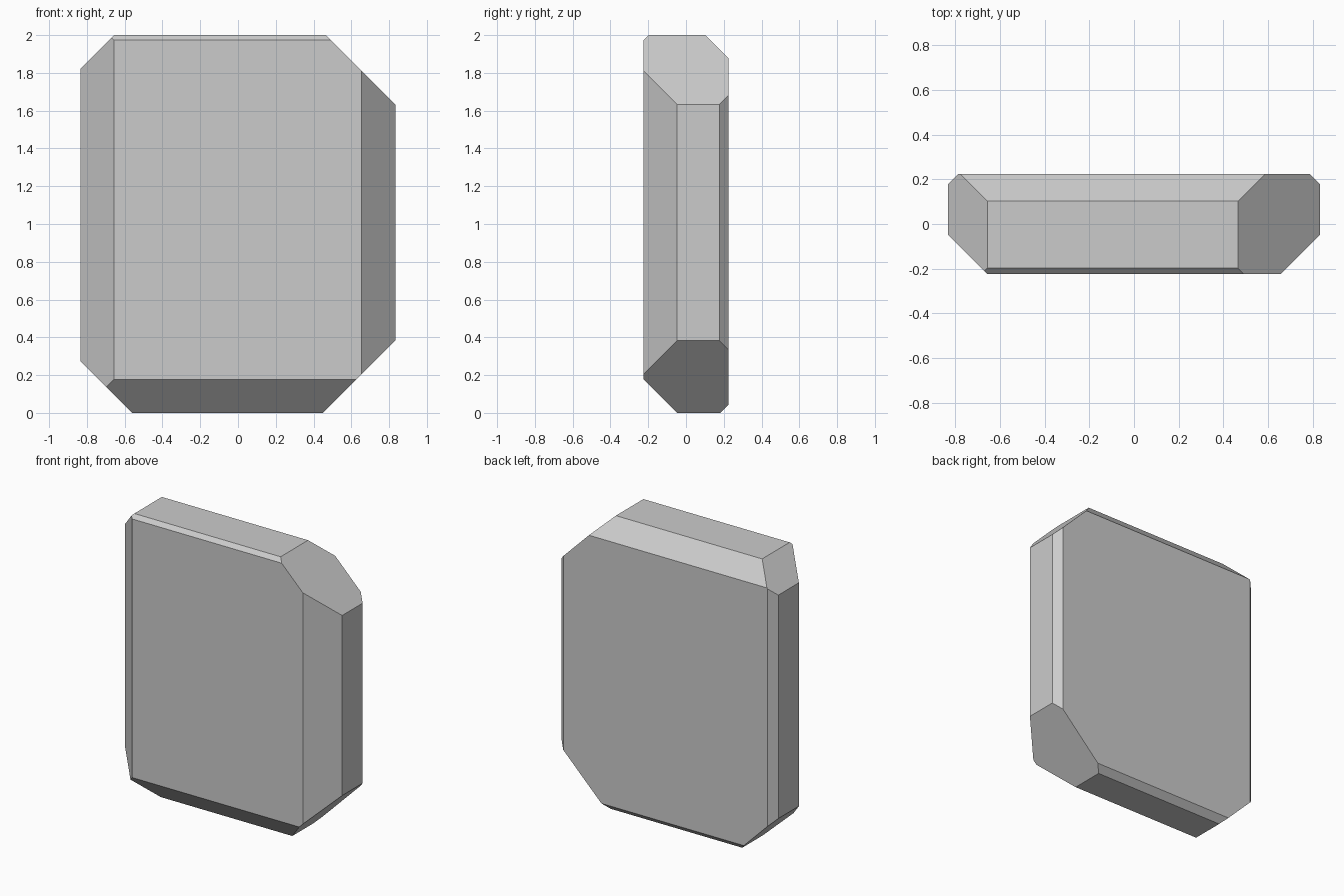
import bpy, bmesh
from mathutils import Vector

if "Cube" in bpy.data.objects:
    bpy.data.objects.remove(bpy.data.objects["Cube"])

HALF = Vector((0.833, 0.225, 1.0))

# chamfer on each box edge: direction of the edge (x, y, z signs) and its size
CHAMFERS = [
    # edges running front to back
    ((1, 0, 1), 0.367), ((-1, 0, 1), 0.176), ((-1, 0, -1), 0.273), ((1, 0, -1), 0.383),
    # edges running left to right
    ((0, -1, 1), 0.027), ((0, 1, 1), 0.122), ((0, -1, -1), 0.178), ((0, 1, -1), 0.042),
    # upright edges
    ((-1, -1, 0), 0.177), ((1, -1, 0), 0.178), ((-1, 1, 0), 0.048), ((1, 1, 0), 0.048),
]


def chamfer(bm, signs, size):
    """Slice one box edge off at 45 degrees and cap the cut."""
    normal = Vector(signs)
    corner = Vector(s * h for s, h in zip(signs, HALF))
    point = corner - normal * (size / 2)
    cut = bmesh.ops.bisect_plane(
        bm, geom=bm.verts[:] + bm.edges[:] + bm.faces[:], dist=1e-5,
        plane_co=point, plane_no=normal.normalized(), clear_outer=True)
    bmesh.ops.holes_fill(bm, edges=[e for e in bm.edges if e.is_boundary], sides=0)


# slab with unevenly chipped edges
bm = bmesh.new()
bmesh.ops.create_cube(bm, size=2)
bmesh.ops.scale(bm, vec=HALF, verts=bm.verts)
for signs, size in CHAMFERS:
    chamfer(bm, signs, size)
bmesh.ops.translate(bm, vec=(0, 0, HALF.z), verts=bm.verts)
bmesh.ops.recalc_face_normals(bm, faces=bm.faces)

mesh = bpy.data.meshes.new("stone_slab")
bm.to_mesh(mesh)
bm.free()
slab = bpy.data.objects.new("stone_slab", mesh)
bpy.context.collection.objects.link(slab)
